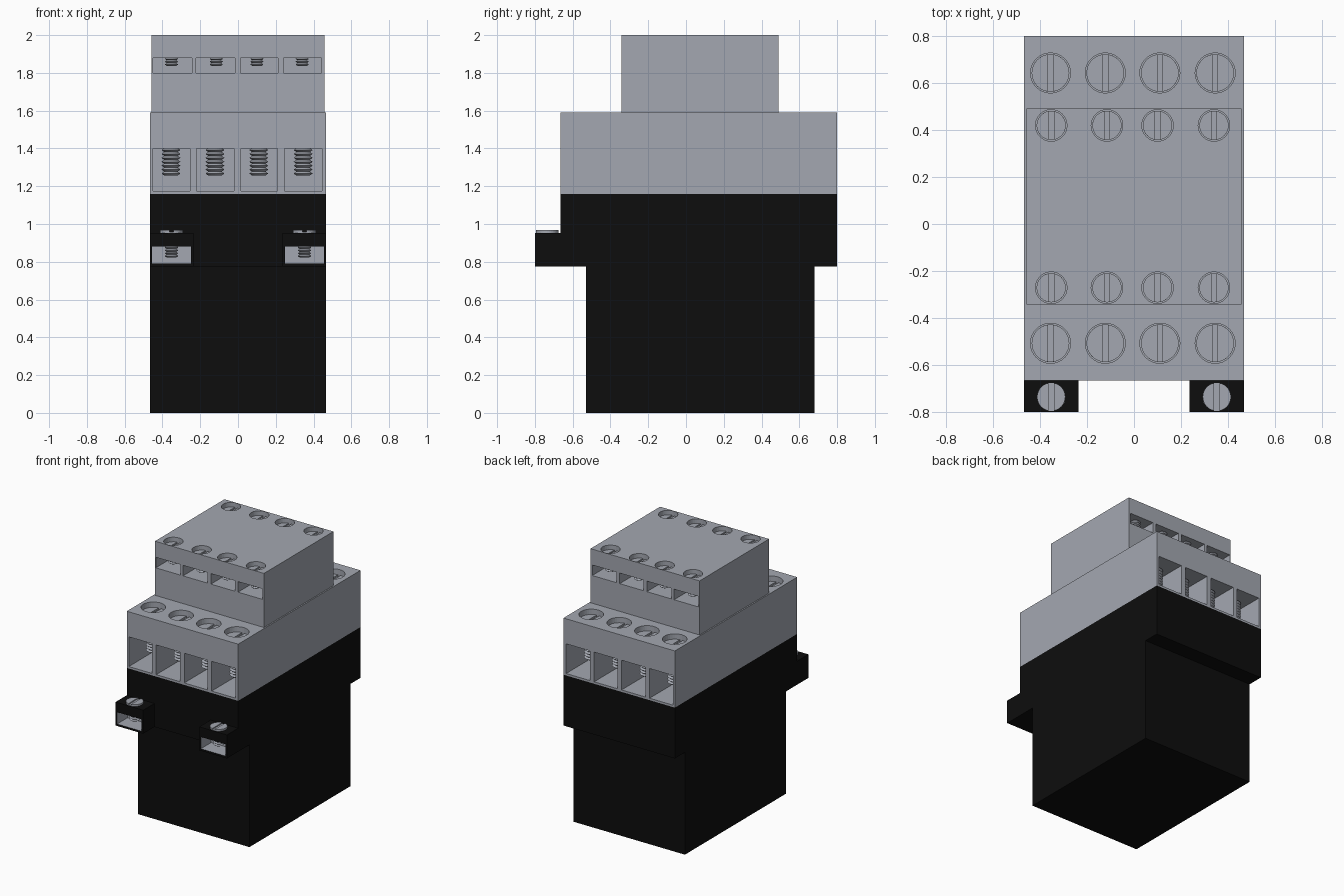
import bpy, bmesh, math
from mathutils import Matrix, Vector

if "Cube" in bpy.data.objects:
    bpy.data.objects.remove(bpy.data.objects["Cube"])


def material(name, rgb):
    m = bpy.data.materials.new(name)
    m.diffuse_color = (*rgb, 1)
    m.use_nodes = True
    m.node_tree.nodes["Principled BSDF"].inputs["Base Color"].default_value = m.diffuse_color
    return m


GREY = material("light grey plastic", (0.37, 0.39, 0.44))
BLACK = material("black plastic", (0.004, 0.004, 0.004))


def finish(bm, name, *mats):
    bmesh.ops.recalc_face_normals(bm, faces=bm.faces)
    me = bpy.data.meshes.new(name)
    bm.to_mesh(me)
    bm.free()
    for m in mats:
        me.materials.append(m)
    return place(name, me)


def place(name, me, loc=(0, 0, 0)):
    ob = bpy.data.objects.new(name, me)
    ob.location = loc
    bpy.context.collection.objects.link(ob)
    return ob


def add_box(bm, x0, x1, y0, y1, z0, z1):
    mat = Matrix.Translation(((x0 + x1) / 2, (y0 + y1) / 2, (z0 + z1) / 2))
    mat = mat @ Matrix.Diagonal((x1 - x0, y1 - y0, z1 - z0, 1))
    bmesh.ops.create_cube(bm, size=1, matrix=mat)


def add_cyl(bm, x, y, z0, z1, r, r_top=None):
    bmesh.ops.create_cone(bm, cap_ends=True, segments=32, radius1=r, radius2=r_top or r,
                          depth=z1 - z0, matrix=Matrix.Translation((x, y, (z0 + z1) / 2)))


def extrude_poly(bm, pts, vec):
    f = bm.faces.new([bm.verts.new(p) for p in pts])
    new = bmesh.ops.extrude_face_region(bm, geom=[f], use_keep_orig=True)["geom"]
    bmesh.ops.translate(bm, vec=vec, verts=[v for v in new if isinstance(v, bmesh.types.BMVert)])


def cut(ob, cutter):
    mod = ob.modifiers.new("cut", "BOOLEAN")
    mod.operation, mod.solver, mod.object = "DIFFERENCE", "EXACT", cutter
    bpy.context.view_layer.objects.active = ob
    bpy.ops.object.modifier_apply(modifier=mod.name)
    bpy.data.objects.remove(cutter)


def screw_mesh(name, r, head, r_shaft, drop, length, turns):
    """Slotted head standing on z = 0, threaded shaft hanging from z = -drop."""
    bm = bmesh.new()
    add_cyl(bm, 0, 0, -0.002, head * 0.4, r)
    half = math.asin(0.011 / r)
    for side in (0, math.pi):
        pts = []
        for i in range(17):
            a = side - math.pi / 2 + half + (math.pi - 2 * half) * i / 16
            pts.append((r * math.cos(a), r * math.sin(a), head * 0.4))
        extrude_poly(bm, pts, Vector((0, 0, head * 0.6)))
    # zigzag thread profile turned into rings
    rings = []
    for i in range(2 * turns + 1):
        rad = r_shaft * (1 if i % 2 else 0.72)
        z = -drop + 0.002 - length * i / (2 * turns)
        rings.append([bm.verts.new((rad * math.cos(math.tau * k / 24),
                                    rad * math.sin(math.tau * k / 24), z)) for k in range(24)])
    for a, b in zip(rings, rings[1:]):
        for k in range(24):
            bm.faces.new((a[k], a[k - 1], b[k - 1], b[k]))
    bm.faces.new(rings[0])
    bm.faces.new(rings[-1])
    ob = finish(bm, name, GREY)
    me = ob.data
    bpy.data.objects.remove(ob)
    return me


# black housing: side profile extruded across the width
bm = bmesh.new()
profile = [(-0.53, 0), (0.68, 0), (0.68, 0.775), (0.80, 0.775),
           (0.80, 1.16), (-0.665, 1.16), (-0.665, 0.775), (-0.53, 0.775)]
extrude_poly(bm, [(-0.467, y, z) for y, z in profile], Vector((0.934, 0, 0)))
finish(bm, "lower_housing", BLACK)

# black coil terminals with pale wire openings
coil_screw = screw_mesh("coil_screw", 0.06, 0.014, 0.036, 0.072, 0.06, 4)
for side, x0, x1 in (("left", -0.467, -0.235), ("right", 0.235, 0.467)):
    bm = bmesh.new()
    add_box(bm, x0, x1, -0.80, -0.665, 0.775, 0.953)
    tab = finish(bm, f"coil_terminal_{side}", BLACK, GREY)
    bm = bmesh.new()
    add_box(bm, x0 + 0.013, x1 - 0.013, -0.85, -0.675, 0.79, 0.88)
    cut(tab, finish(bm, "opening_cutter", BLACK))
    for p in tab.data.polygons:
        c = p.center
        if x0 + 0.01 < c.x < x1 - 0.01 and -0.79 < c.y < -0.67 and 0.785 < c.z < 0.885:
            p.material_index = 1
    place(f"coil_screw_{side}", coil_screw, (math.copysign(0.352, x0), -0.735, 0.953))


def terminal_block(name, hw, y0, y1, z0, z1, sz0, sz1, depth, xs, inset, r, recess, screw):
    """Grey block with wire sockets front and back, and screws sunk in the top."""
    bm = bmesh.new()
    add_box(bm, -hw, hw, y0, y1, z0, z1)
    block = finish(bm, name, GREY)
    bm = bmesh.new()
    spots = []
    for x, (a, b) in xs:
        add_box(bm, a, b, y0 - 0.05, y0 + depth, sz0, sz1)
        add_box(bm, a, b, y1 - depth, y1 + 0.05, sz0, sz1)
        for y in (y0 + inset, y1 - inset):
            add_cyl(bm, x, y, z1 - recess, z1 + 0.05, r)
            spots.append((x, y, z1 - recess))
    cut(block, finish(bm, "socket_cutter", GREY))
    for i, loc in enumerate(spots):
        place(f"{name}_screw_{i + 1}", screw, loc)


# main power terminals
terminal_block("main_terminal_block", 0.467, -0.665, 0.80, 1.16, 1.59, 1.175, 1.40, 0.27,
               [(-0.355, (-0.45, -0.255)), (-0.122, (-0.22, -0.02)),
                (0.11, (0.015, 0.21)), (0.345, (0.245, 0.445))],
               0.158, 0.085, 0.06,
               screw_mesh("main_screw", 0.08, 0.022, 0.05, 0.13, 0.145, 7))

# auxiliary contact block on top
terminal_block("auxiliary_block", 0.457, -0.342, 0.49, 1.59, 2.0, 1.80, 1.88, 0.15,
               [(-0.352, (-0.45, -0.243)), (-0.115, (-0.222, -0.015)),
                (0.10, (0.012, 0.213)), (0.34, (0.24, 0.443))],
               0.071, 0.067, 0.05,
               screw_mesh("auxiliary_screw", 0.062, 0.018, 0.035, 0.07, 0.045, 3))
